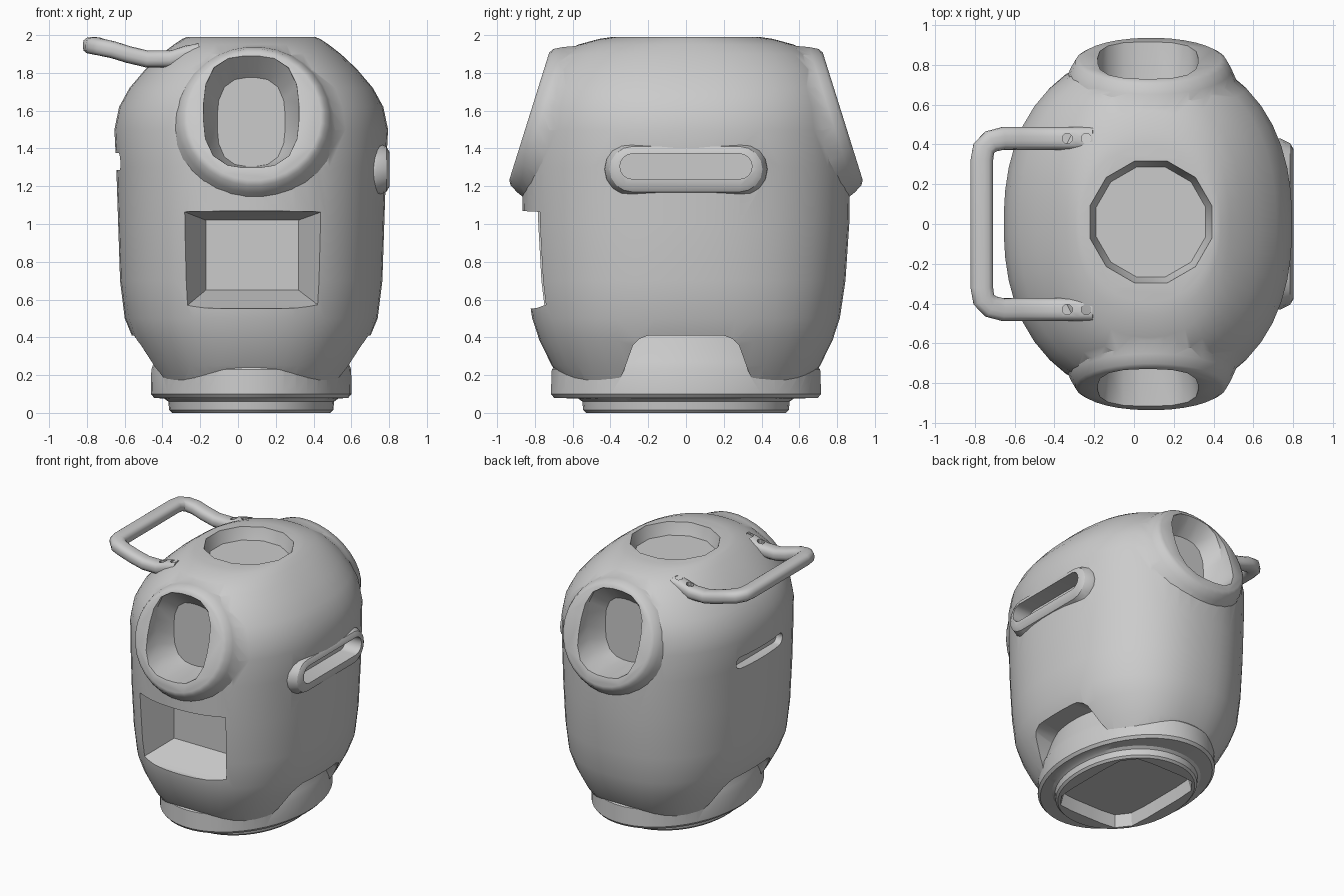
import bpy
import bmesh
from math import cos, sin, pi, radians
from mathutils import Matrix, Vector

cube = bpy.data.objects.get("Cube")
if cube:
    bpy.data.objects.remove(cube, do_unlink=True)

CX = 0.07  # centre line of the shell
grey = bpy.data.materials.new("plain grey")
grey.use_nodes = True
grey.diffuse_color = (0.6, 0.6, 0.6, 1)
grey.node_tree.nodes["Principled BSDF"].inputs["Base Color"].default_value = (0.6, 0.6, 0.6, 1)


def oval(a, b, power=2.0, n=48):
    """Superellipse outline as (u, v) pairs."""
    pts = []
    for i in range(n):
        t = 2 * pi * (i + 0.5) / n
        c, s = cos(t), sin(t)
        k = (abs(c) ** power + abs(s) ** power) ** (-1 / power)
        pts.append((a * c * k, b * s * k))
    return pts


def stadium(half_len, r, n=8):
    """Slot outline with round ends."""
    pts = []
    for side in (1, -1):
        for i in range(n + 1):
            t = -pi / 2 + pi * i / n
            pts.append((side * (half_len - r + r * cos(t)), side * r * sin(t)))
    return pts


def loft(name, rings):
    """Closed skin through rings of 3D points."""
    bm = bmesh.new()
    loops = [[bm.verts.new(p) for p in ring] for ring in rings]
    n = len(loops[0])
    for lo, hi in zip(loops, loops[1:]):
        for i in range(n):
            j = (i + 1) % n
            bm.faces.new((lo[i], lo[j], hi[j], hi[i]))
    bm.faces.new(loops[0])
    bm.faces.new(loops[-1])
    bmesh.ops.recalc_face_normals(bm, faces=bm.faces)
    mesh = bpy.data.meshes.new(name)
    bm.to_mesh(mesh)
    bm.free()
    mesh.materials.append(grey)
    ob = bpy.data.objects.new(name, mesh)
    bpy.context.collection.objects.link(ob)
    return ob


def stack(name, profile):
    """Loft of ovals given as (z, x radius, y radius, power)."""
    return loft(name, [[(CX + u, v, z) for u, v in oval(a, b, power)] for z, a, b, power in profile])


def combine(target, tool, operation):
    mod = target.modifiers.new("combine", 'BOOLEAN')
    mod.operation = operation
    mod.solver = 'EXACT'
    mod.object = tool
    bpy.context.view_layer.objects.active = target
    bpy.ops.object.modifier_apply(modifier=mod.name)
    bpy.data.objects.remove(tool, do_unlink=True)


def smooth(ob, angle):
    bpy.ops.object.select_all(action='DESELECT')
    ob.select_set(True)
    bpy.context.view_layer.objects.active = ob
    bpy.ops.object.shade_smooth_by_angle(angle=radians(angle))


# Rounded shell, squarer in plan towards the skirt
shell = stack("shell", [
    (0.15, 0.42, 0.58, 2.6), (0.175, 0.495, 0.655, 2.6), (0.25, 0.545, 0.71, 2.5),
    (0.38, 0.62, 0.775, 2.4), (0.5, 0.67, 0.815, 2.35), (0.7, 0.695, 0.845, 2.3),
    (1.0, 0.705, 0.865, 2.3), (1.3, 0.715, 0.87, 2.3), (1.5, 0.725, 0.86, 2.3),
    (1.62, 0.70, 0.845, 2.3), (1.72, 0.645, 0.81, 2.3), (1.82, 0.56, 0.745, 2.3),
    (1.9, 0.475, 0.665, 2.3), (1.95, 0.41, 0.57, 2.3), (1.98, 0.365, 0.46, 2.2),
    (1.99, 0.34, 0.39, 2.1)])

# Arched openings low on both sides
half_arch = [(0.40, 0.0), (0.355, 0.17), (0.33, 0.22), (0.28, 0.36), (0.25, 0.39), (0.2, 0.41)]
arch = half_arch + [(-y, z) for y, z in reversed(half_arch)]
combine(shell, loft("arch_cutter", [[(x, y, z) for y, z in arch] for x in (-1, 1)]), 'DIFFERENCE')

# Stepped base
base = stack("base", [
    (0.0, 0.42, 0.53, 2.1), (0.015, 0.435, 0.545, 2.1), (0.06, 0.44, 0.55, 2.1),
    (0.075, 0.46, 0.57, 2.1), (0.08, 0.515, 0.70, 2), (0.1, 0.533, 0.717, 2),
    (0.23, 0.53, 0.712, 2), (0.27, 0.515, 0.68, 2), (0.45, 0.47, 0.58, 2)])
combine(shell, base, 'UNION')

# Round ports, front and back, tilted upward
PORT_X = 0.085
for side in (-1, 1):
    frame = (Matrix.Translation((PORT_X, side * 0.83, 1.57))
             @ Matrix.Rotation(side * radians(17.4), 4, 'X'))
    rings = []
    for r, h in [(0.46, -0.4), (0.45, -0.17), (0.405, -0.06), (0.38, -0.015), (0.355, 0.0)]:
        rings.append([frame @ Vector((u, side * h, v)) for u, v in oval(r, r, 2.0, 32)])
    combine(shell, loft("port_collar", rings), 'UNION')

for side in (-1, 1):
    rings = []
    for y, z, a, b in [(1.1, 1.595, 0.26, 0.30), (0.73, 1.595, 0.25, 0.295), (0.62, 1.54, 0.18, 0.235)]:
        rings.append([(CX + u, side * y, z + v) for u, v in oval(a, b, 2.9, 20)])
    combine(shell, loft("port_cutter", rings), 'DIFFERENCE')

# Tapered rectangular window in the front
window = []
for y, x0, x1, z0, z1 in [(-1.0, -0.295, 0.455, 0.535, 1.075), (-0.79, -0.285, 0.445, 0.555, 1.065),
                          (-0.53, -0.17, 0.32, 0.65, 1.02)]:
    window.append([(x0, y, z0), (x1, y, z0), (x1, y, z1), (x0, y, z1)])
combine(shell, loft("window_cutter", window), 'DIFFERENCE')

# Slot with a raised rim on the left side, plain slot on the right
rim = [(0.5, 0.45, 0.155), (0.735, 0.43, 0.14), (0.785, 0.405, 0.12), (0.803, 0.375, 0.09)]
combine(shell, loft("slot_rim", [[(x, y, 1.29 + z) for y, z in stadium(l, r)] for x, l, r in rim]), 'UNION')
for x0, x1, l, r, z0 in [(0.67, 1.0, 0.35, 0.067, 1.305), (-1.0, -0.57, 0.28, 0.045, 1.33)]:
    combine(shell, loft("slot_cutter", [[(x, y, z0 + z) for y, z in stadium(l, r)] for x in (x0, x1)]),
            'DIFFERENCE')

# Round recess in the top
recess = [[(0.085 + u, 0.01 + v, z) for u, v in oval(r, r, 2.0, 12)]
          for z, r in [(1.90, 0.285), (1.98, 0.315), (2.1, 0.34)]]
combine(shell, loft("recess_cutter", recess), 'DIFFERENCE')

# Rectangular recess underneath
socket = [[(CX + u, v, z) for u, v in oval(0.33 - z * 0.2, 0.43 - z * 0.2, 6, 24)] for z in (-0.1, 0.09)]
combine(shell, loft("socket_cutter", socket), 'DIFFERENCE')

# Carrying handle, one half mirrored front to back
half_path = [(-0.20, 0.43, 1.915), (-0.27, 0.43, 1.9), (-0.36, 0.43, 1.873), (-0.48, 0.43, 1.873),
             (-0.58, 0.43, 1.897), (-0.66, 0.43, 1.922), (-0.72, 0.415, 1.935), (-0.755, 0.38, 1.943),
             (-0.765, 0.32, 1.945)]
path = half_path + [(x, -y, z) for x, y, z in reversed(half_path)]
rings = []
for i, p in enumerate(path):
    p = Vector(p)
    along = (Vector(path[min(i + 1, len(path) - 1)]) - Vector(path[max(i - 1, 0)])).normalized()
    flat = Vector((0, 0, 1)).cross(along).normalized()
    up = along.cross(flat)
    rings.append([p + flat * u + up * v for u, v in oval(0.057, 0.045, 3.0, 16)])
handle = loft("handle", rings)

# Screw sockets in the handle ends
for x in (-0.335, -0.24):
    for y in (-0.43, 0.43):
        hole = [[(x + u, y + v, z) for u, v in oval(0.027, 0.027, 2.0, 8)] for z in (1.895, 2.1)]
        combine(handle, loft("screw_cutter", hole), 'DIFFERENCE')

smooth(shell, 32)
smooth(handle, 40)
